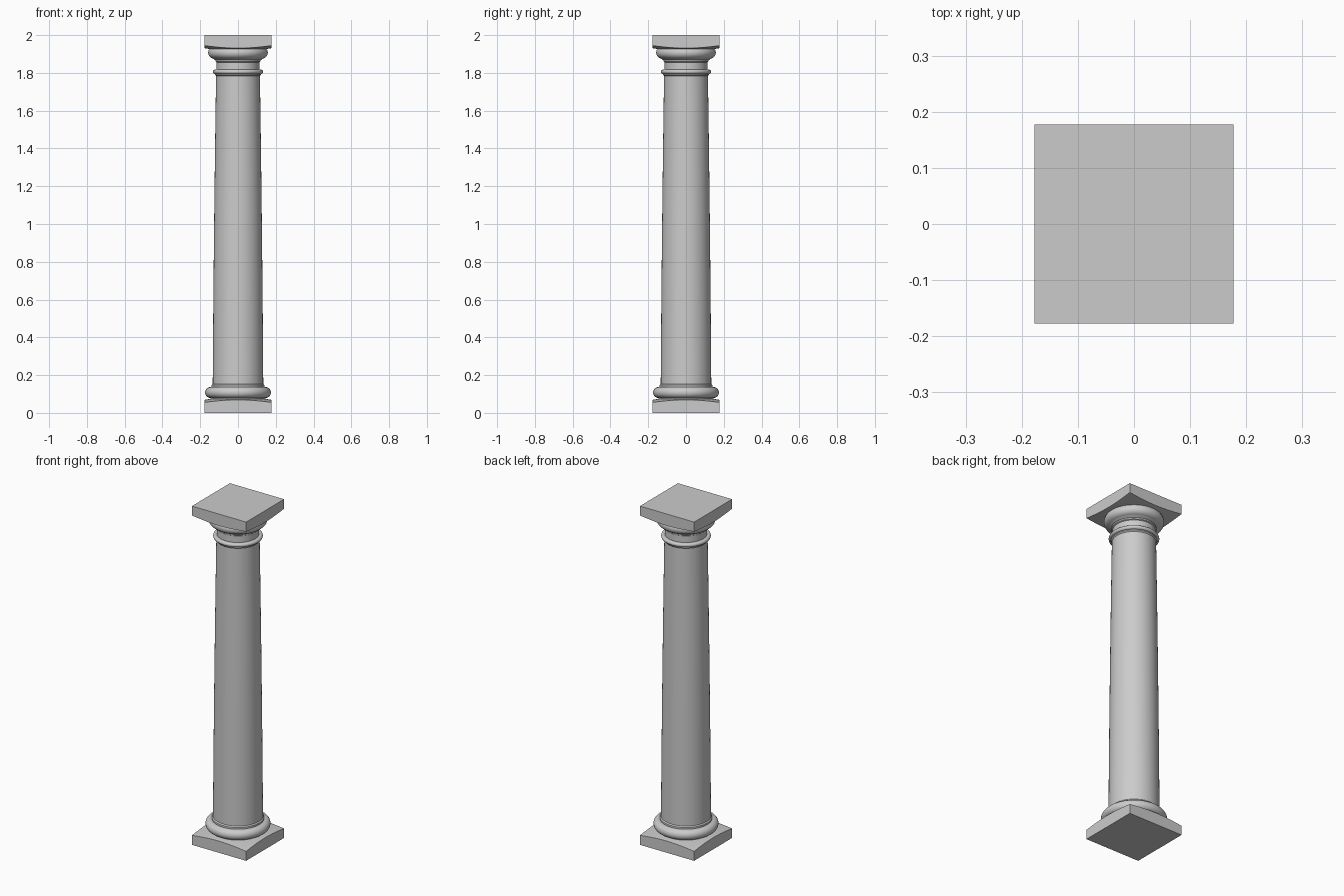
import bpy, bmesh
from math import pi, cos, sin, sqrt, radians

if "Cube" in bpy.data.objects:
    bpy.data.objects.remove(bpy.data.objects["Cube"])

SEG = 64      # sides of the turned parts
HALF = 0.177  # half width of the square slabs


def finish(bm, name):
    bmesh.ops.recalc_face_normals(bm, faces=bm.faces)
    mesh = bpy.data.meshes.new(name)
    bm.to_mesh(mesh)
    bm.free()
    ob = bpy.data.objects.new(name, mesh)
    bpy.context.collection.objects.link(ob)
    bpy.ops.object.select_all(action='DESELECT')
    ob.select_set(True)
    bpy.context.view_layer.objects.active = ob
    bpy.ops.object.shade_smooth_by_angle(angle=radians(35))
    return ob


def bridge(bm, a, b):
    for i in range(len(a)):
        j = (i + 1) % len(a)
        bm.faces.new((a[i], a[j], b[j], b[i]))


def lathe(name, profile):
    """Closed turned solid from (radius, z) points."""
    bm = bmesh.new()
    rings = [[bm.verts.new((r * cos(2 * pi * i / SEG), r * sin(2 * pi * i / SEG), z))
              for i in range(SEG)] for r, z in profile]
    for a, b in zip(rings, rings[1:]):
        bridge(bm, a, b)
    bm.faces.new(rings[0])
    bm.faces.new(rings[-1])
    return finish(bm, name)


def arc(cr, cz, rr, rz, a0, a1, n):
    """Elliptical run of profile points, angles in degrees."""
    return [(cr + rr * cos(radians(a0 + (a1 - a0) * i / n)),
             cz + rz * sin(radians(a0 + (a1 - a0) * i / n))) for i in range(n + 1)]


def slab(name, flat_z, direction):
    """Square slab whose inner face is a shallow cone, thinner at the corners."""
    def thickness(r):
        return 0.069 - 0.18 * (r - HALF)
    n = 16
    line = [-HALF + 2 * HALF * i / n for i in range(n)]
    rim = ([(t, -HALF) for t in line] + [(HALF, t) for t in line]
           + [(-t, HALF) for t in line] + [(-HALF, -t) for t in line])
    bm = bmesh.new()
    flat, edge, inner = [], [], []
    for x, y in rim:
        r = sqrt(x * x + y * y)
        k = 0.14 / r
        flat.append(bm.verts.new((x, y, flat_z)))
        edge.append(bm.verts.new((x, y, flat_z + direction * thickness(r))))
        inner.append(bm.verts.new((x * k, y * k, flat_z + direction * thickness(0.14))))
    bridge(bm, flat, edge)
    bridge(bm, edge, inner)
    bm.faces.new(flat)
    bm.faces.new(inner)
    return finish(bm, name)


# Square slabs at bottom and top
slab("plinth", 0, 1)
slab("abacus", 2, -1)

# Rounded base moulding with the small fillet above it
lathe("base_torus", [(0.145, 0.07)] + arc(0.145, 0.108, 0.029, 0.029, -90, 90, 14)
      + [(0.14, 0.137), (0.14, 0.147), (0.134, 0.153)])

# Tapered shaft with a slight swelling
shaft = []
for i in range(13):
    t = i / 12
    shaft.append((0.134 - 0.011 * t - 0.007 * t * t, 0.14 + 1.65 * t))
lathe("shaft", shaft)

# Ring below the neck
lathe("astragal", [(0.116, 1.784), (0.122, 1.79)]
      + arc(0.122, 1.806, 0.011, 0.011, -90, 90, 10) + [(0.113, 1.817)])

# Neck and flaring capital
lathe("neck", [(0.113, 1.81), (0.113, 1.862)])
lathe("echinus", [(0.113, 1.856), (0.119, 1.86), (0.119, 1.868), (0.125, 1.87)]
      + arc(0.125, 1.907, 0.033, 0.032, -80, 60, 12) + [(0.135, 1.936)])
